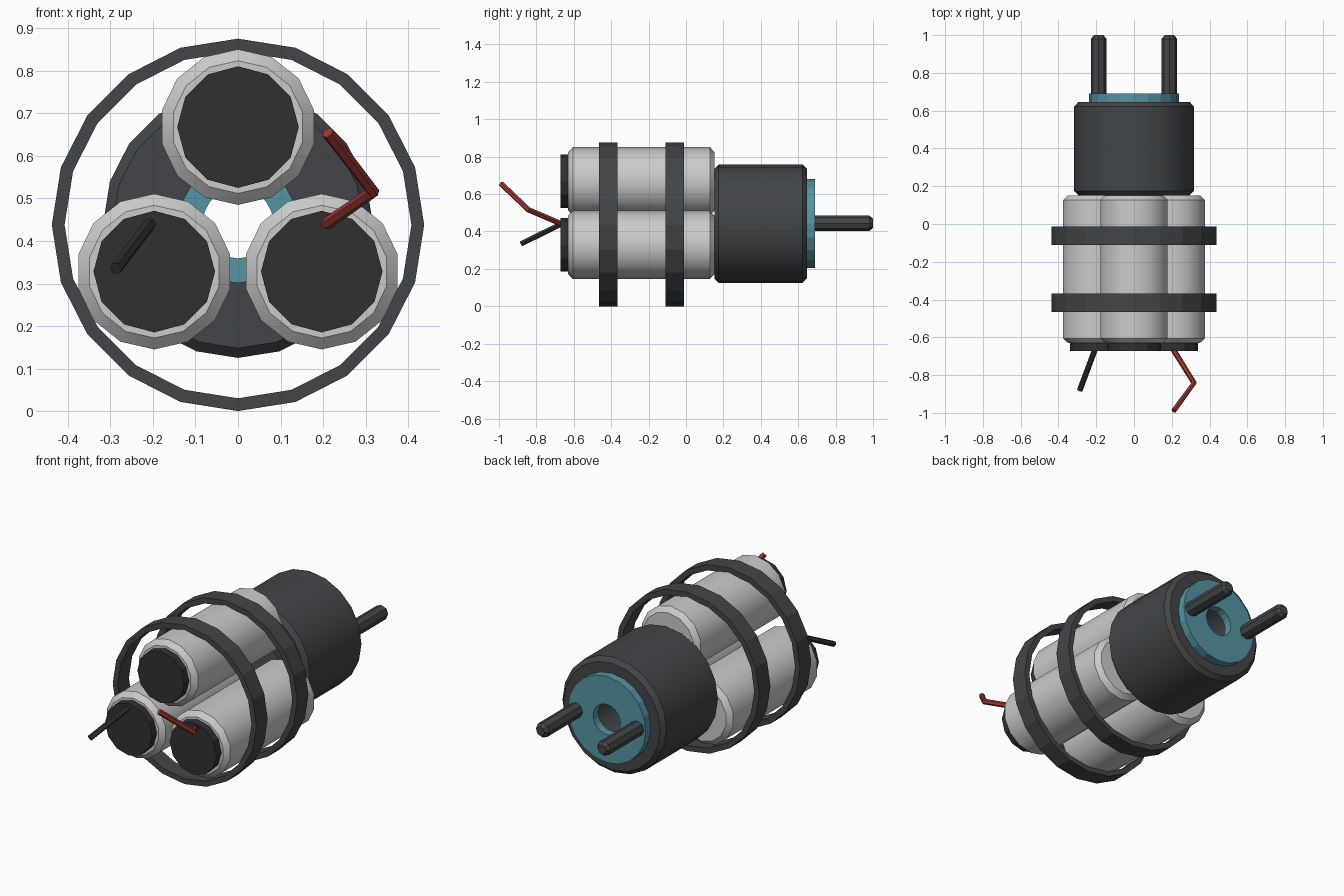
import bpy, bmesh
from math import sin, cos, pi, radians

if "Cube" in bpy.data.objects:
    bpy.data.objects.remove(bpy.data.objects["Cube"])

ZC = 0.438  # height of the main axis


def material(name, rgb):
    m = bpy.data.materials.new(name)
    m.diffuse_color = (*rgb, 1)
    m.use_nodes = True
    m.node_tree.nodes["Principled BSDF"].inputs["Base Color"].default_value = m.diffuse_color
    return m


DARK = material("dark_grey", (0.055, 0.06, 0.065))
BLACK = material("black", (0.03, 0.03, 0.03))
TEAL = material("teal", (0.09, 0.30, 0.37))
RED = material("red", (0.33, 0.04, 0.03))


def lathe(name, profile, sides, x=0, z=ZC, mat=None, tube=False, smooth=False):
    """Revolve (y, radius) points about a y-parallel axis; tubes close the profile."""
    bm = bmesh.new()
    rings = [[bm.verts.new((x + r * sin(2 * pi * k / sides), y, z + r * cos(2 * pi * k / sides)))
              for k in range(sides)] for y, r in profile]
    pairs = list(zip(rings, rings[1:]))
    if tube:
        pairs.append((rings[-1], rings[0]))
    else:
        bm.faces.new(rings[0])
        bm.faces.new(rings[-1])
    for a, b in pairs:
        for k in range(sides):
            j = (k + 1) % sides
            bm.faces.new((a[k], a[j], b[j], b[k]))
    bmesh.ops.recalc_face_normals(bm, faces=bm.faces)
    me = bpy.data.meshes.new(name)
    bm.to_mesh(me)
    bm.free()
    ob = bpy.data.objects.new(name, me)
    bpy.context.collection.objects.link(ob)
    if mat:
        me.materials.append(mat)
    if smooth:
        bpy.ops.object.select_all(action='DESELECT')
        ob.select_set(True)
        bpy.context.view_layer.objects.active = ob
        bpy.ops.object.shade_smooth_by_angle(angle=radians(29))
    return ob


def wire(name, points, mat, radius=0.015):
    cu = bpy.data.curves.new(name + "_path", 'CURVE')
    cu.dimensions = '3D'
    cu.bevel_depth = radius
    cu.bevel_resolution = 1
    cu.use_fill_caps = True
    sp = cu.splines.new('POLY')
    sp.points.add(len(points) - 1)
    for p, co in zip(sp.points, points):
        p.co = (*co, 1)
    sp.use_smooth = False
    tmp = bpy.data.objects.new(name + "_tmp", cu)
    me = bpy.data.meshes.new_from_object(tmp)
    bpy.data.objects.remove(tmp)
    me.materials.clear()
    me.materials.append(mat)
    for p in me.polygons:
        p.use_smooth = False
    bpy.context.collection.objects.link(bpy.data.objects.new(name, me))


# three canisters with dark end caps
for label, x, z in (("top", 0, 0.668), ("left", -0.197, 0.328), ("right", 0.197, 0.328)):
    lathe(f"canister_{label}", [(-0.63, 0.156), (-0.605, 0.183), (0.127, 0.183), (0.152, 0.156)],
          14, x, z, smooth=True)
    lathe(f"end_cap_{label}", [(-0.672, 0.143), (-0.625, 0.143)], 12, x, z, BLACK)

# hoops around the canisters
for label, y in (("front", -0.465), ("rear", -0.11)):
    lathe(f"hoop_{label}", [(y, 0.438), (y + 0.098, 0.438), (y + 0.098, 0.408), (y, 0.408)],
          20, mat=DARK, tube=True)

# hollow housing and coloured end plate
lathe("housing", [(0.152, 0.14), (0.152, 0.294), (0.175, 0.317), (0.622, 0.317),
                  (0.646, 0.294), (0.646, 0.14)], 20, z=0.442, mat=DARK, tube=True, smooth=True)
lathe("end_plate", [(0.644, 0.083), (0.644, 0.238), (0.69, 0.238), (0.69, 0.083)],
      20, z=0.442, mat=TEAL, tube=True)

# prongs
for label, s in (("left", -1), ("right", 1)):
    lathe(f"prong_{label}", [(0.68, 0.041), (0.98, 0.041), (1.0, 0.025)], 8, s * 0.187, 0.444, DARK)

# loose wires
wire("black_wire", [(-0.205, -0.66, 0.443), (-0.287, -0.88, 0.335)], BLACK)
wire("red_wire", [(0.205, -0.66, 0.438), (0.318, -0.842, 0.516), (0.211, -0.988, 0.655)], RED)
